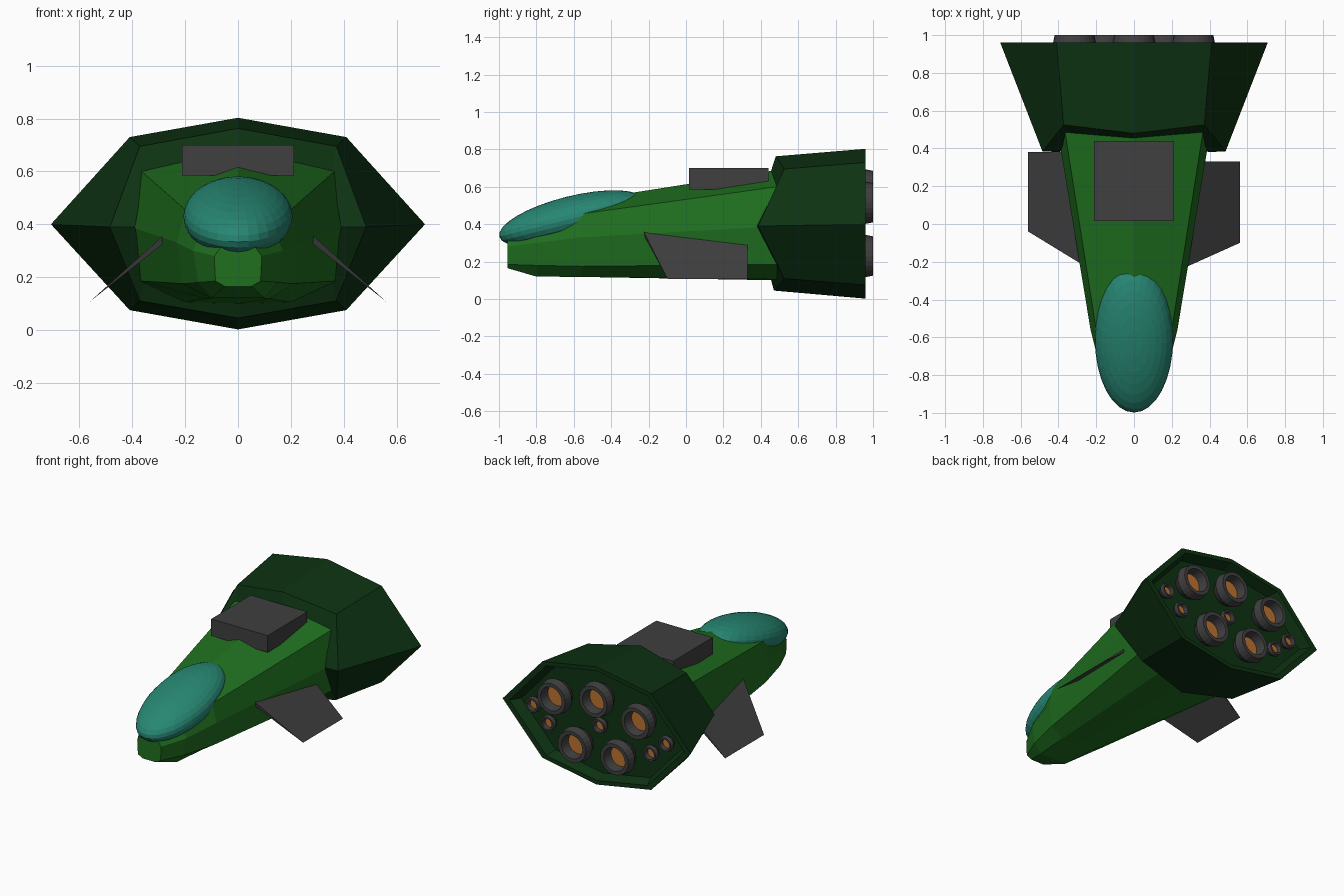
import bpy, bmesh, math
from mathutils import Matrix, Vector

if "Cube" in bpy.data.objects:
    bpy.data.objects.remove(bpy.data.objects["Cube"])


def material(name, rgb):
    m = bpy.data.materials.new(name)
    m.diffuse_color = (*rgb, 1)
    m.use_nodes = True
    m.node_tree.nodes["Principled BSDF"].inputs["Base Color"].default_value = m.diffuse_color
    return m


HULL = material("hull_green", (0.014, 0.16, 0.014))
DARK = material("dark_green", (0.004, 0.032, 0.006))
GLASS = material("canopy_teal", (0.02, 0.24, 0.17))
METAL = material("dark_metal", (0.05, 0.05, 0.05))
GLOW = material("burner_orange", (0.5, 0.17, 0.03))


def finish(name, bm, *mats):
    bmesh.ops.recalc_face_normals(bm, faces=bm.faces)
    me = bpy.data.meshes.new(name)
    bm.to_mesh(me)
    bm.free()
    ob = bpy.data.objects.new(name, me)
    bpy.context.collection.objects.link(ob)
    for m in mats:
        me.materials.append(m)
    return ob


def loft(name, rings, mat, cap_start=True):
    """Skin a list of closed rings and cap the ends."""
    bm = bmesh.new()
    loops = [[bm.verts.new(p) for p in r] for r in rings]
    n = len(loops[0])
    for a, b in zip(loops, loops[1:]):
        for i in range(n):
            j = (i + 1) % n
            bm.faces.new((a[i], a[j], b[j], b[i]))
    if cap_start:
        bm.faces.new(loops[0])
    bm.faces.new(loops[-1])
    return finish(name, bm, mat)


def mirrored(half):
    """Half ring from top centre to bottom centre -> whole ring."""
    return half + [(-x, y, z) for x, y, z in half[-2:0:-1]]


def section(y, pts):
    return mirrored([(x, y, z) for x, z in pts])


# Fuselage
loft("fuselage", [
    section(-0.955, [(0, .33), (.06, .32), (.09, .28), (.085, .185), (.05, .165), (0, .165)]),
    section(-0.80, [(0, .42), (.13, .39), (.17, .30), (.15, .18), (.10, .12), (0, .12)]),
    section(-0.56, [(0, .525), (.2, .455), (.23, .33), (.21, .175), (.12, .118), (0, .118)]),
    section(0.50, [(0, .692), (.367, .602), (.405, .39), (.37, .185), (.2, .105), (0, .10)]),
], HULL)

# Engine housing: flared shell with angled front and recessed back
rear = [(0, .803), (.41, .73), (.708, .40), (.41, .075), (0, .002)]


def rear_ring(s, y):
    return section(y, [(x * s, .4 + (z - .4) * s) for x, z in rear])


loft("engine_housing", [
    mirrored([(0, .45, .67), (.355, .48, .59), (.39, .38, .39), (.355, .48, .19), (0, .45, .12)]),
    mirrored([(0, .48, .763), (.372, .525, .695), (.485, .385, .39), (.372, .525, .11), (0, .47, .045)]),
    rear_ring(1, .96), rear_ring(.93, .96), rear_ring(.87, .89),
], DARK, cap_start=False)

# Canopy: tilted ellipsoid
bm = bmesh.new()
bmesh.ops.create_uvsphere(
    bm, u_segments=32, v_segments=16, radius=1,
    matrix=Matrix.Translation((0, -.61, .43)) @ Matrix.Rotation(math.radians(14), 4, 'X')
    @ Matrix.Diagonal((.207, .40, .12, 1)))
finish("canopy", bm, GLASS)

# Dorsal box
bm = bmesh.new()
bmesh.ops.create_cube(bm, size=1, matrix=Matrix.Translation((0, .228, .642))
                      @ Matrix.Diagonal((.425, .425, .115, 1)))
finish("dorsal_box", bm, METAL)

# Fins: wedge blades thinning to the tip
for name, side, front_root, front_tip, back in (
        ("right_fin", 1, -.24, -.10, .33), ("left_fin", -1, -.23, -.04, .38)):
    root, tip = Vector((.24, 0, .378)), Vector((.56, 0, .108))
    off = Vector((.645, 0, .765)) * .014
    tri = [root + off, tip, root - off]
    rings = [[(side * p.x, y, p.z) for p, y in zip(tri, ys)]
             for ys in ((front_root, front_tip, front_root), (back, back, back))]
    loft(name, rings, METAL)


# Rocket nozzles: revolved bell with a glowing disc inside
def nozzle(name, x, z, s, tip):
    prof = [(.075, -.13), (.116, -.055), (.105, 0), (.08, 0), (.07, -.065)]
    n = 24
    bm = bmesh.new()
    loops = [[bm.verts.new((x + s * r * math.cos(2 * math.pi * k / n), tip + s * d,
                            z + s * r * math.sin(2 * math.pi * k / n)))
              for k in range(n)] for r, d in prof]
    for a, b in zip(loops, loops[1:]):
        for i in range(n):
            j = (i + 1) % n
            bm.faces.new((a[i], a[j], b[j], b[i]))
    bm.faces.new(loops[0])
    bm.faces.new(loops[-1]).material_index = 1
    finish(name, bm, METAL, GLOW)


large = [(0, .58), (.315, .515), (-.315, .515), (.16, .23), (-.16, .23)]
small = [(0, .39), (.5, .4), (-.5, .4), (.385, .305), (-.385, .305)]
for i, (x, z) in enumerate(large):
    nozzle(f"main_nozzle_{i + 1}", x, z, 1, 1.0)
for i, (x, z) in enumerate(small):
    nozzle(f"small_nozzle_{i + 1}", x, z, .45, .945)
